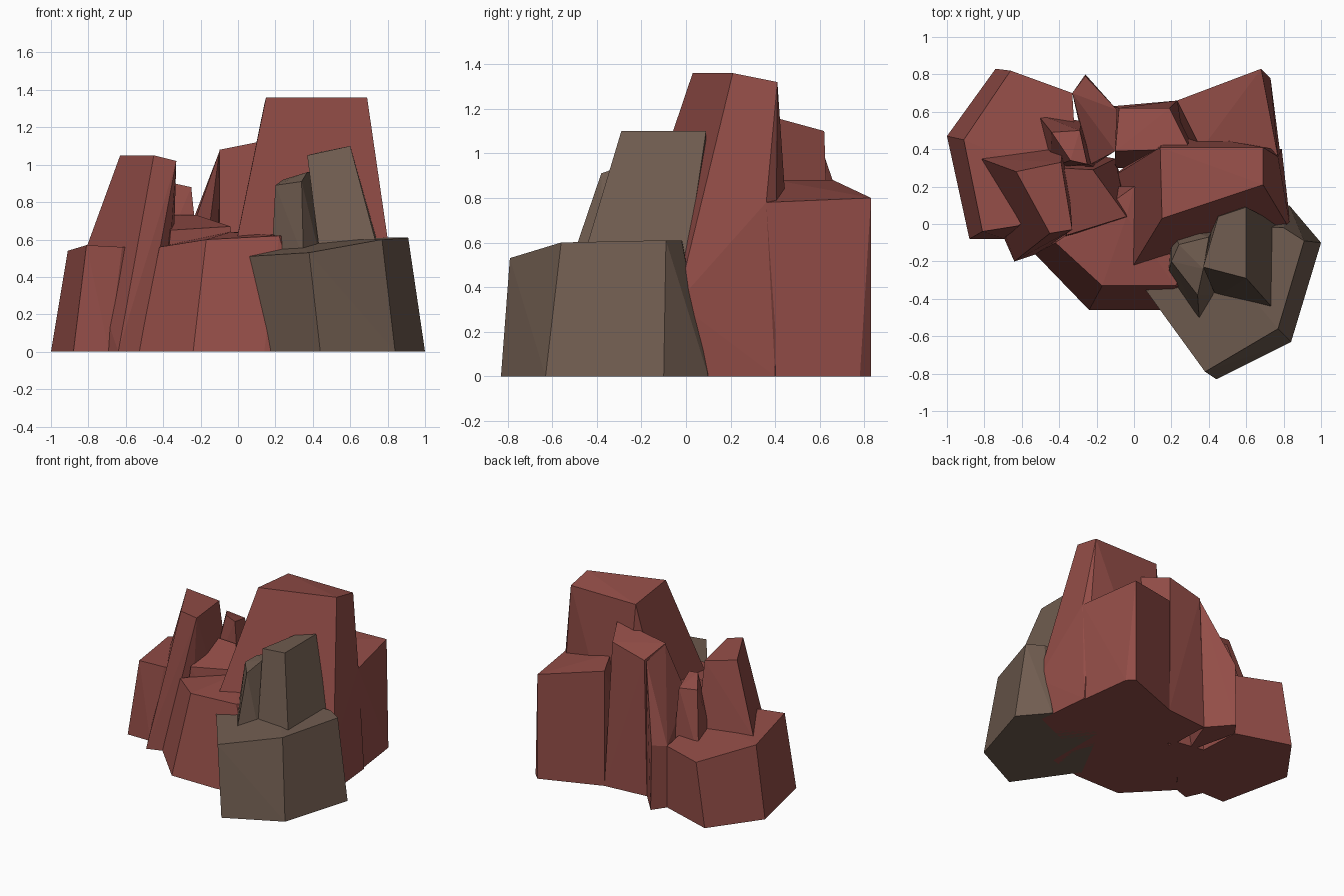
import bpy
import bmesh
import math

default_cube = bpy.data.objects.get("Cube")
if default_cube:
    bpy.data.objects.remove(default_cube, do_unlink=True)


def make_material(name, colour):
    """Create one flat, matte colour."""
    material = bpy.data.materials.new(name)
    material.use_nodes = True
    material.diffuse_color = (*colour, 1)
    shader = material.node_tree.nodes["Principled BSDF"]
    shader.inputs["Base Color"].default_value = (*colour, 1)
    shader.inputs["Roughness"].default_value = 1
    return material


red_rock = make_material("red_rock", (.29, .074, .063))
brown_rock = make_material("brown_rock", (.162, .108, .08))


def make_boulder(name, material, footprint, crown, floor=0):
    """Wrap a faceted boulder around a flat footprint and its upper corners."""
    bm = bmesh.new()
    for x, y in footprint:
        bm.verts.new((x, y, floor))
    for corner in crown:
        bm.verts.new(corner)
    hull = bmesh.ops.convex_hull(bm, input=bm.verts[:])
    leftovers = [item for item in hull["geom_interior"] + hull["geom_unused"]
                 if isinstance(item, bmesh.types.BMVert) and item.is_valid]
    bmesh.ops.delete(bm, geom=list(set(leftovers)), context="VERTS")
    # Merge nearly flat triangles into broad rock facets
    bmesh.ops.dissolve_limit(bm, angle_limit=math.radians(3),
                             verts=bm.verts[:], edges=bm.edges[:])
    bmesh.ops.recalc_face_normals(bm, faces=bm.faces[:])
    mesh = bpy.data.meshes.new(name)
    bm.to_mesh(mesh)
    bm.free()
    mesh.materials.append(material)
    boulder = bpy.data.objects.new(name, mesh)
    bpy.context.collection.objects.link(boulder)
    return boulder


# Low block on the right-hand side of the cluster
make_boulder(
    "right_base_block", red_rock,
    footprint=[(-1, .47), (-.74, .83), (-.33, .7), (-.3, .2),
               (-.69, -.08), (-.88, -.08)],
    crown=[(-.91, .45, .54), (-.66, .82, .48), (-.33, .7, .47),
           (-.3, .2, .54), (-.62, -.01, .56), (-.81, -.04, .57)])

# Leaning spire rising from the low block
make_boulder(
    "leaning_spire", red_rock,
    footprint=[(-.64, -.2), (-.52, -.16), (-.4, 0), (-.36, .4), (-.75, .05)],
    crown=[(-.82, .35, .53), (-.38, .41, .5), (-.63, .28, 1.05),
           (-.39, .33, 1), (-.33, -.03, 1.02), (-.45, -.05, 1.05)])

# Small spire behind the leaning one
make_boulder(
    "small_back_spire", red_rock, floor=.4,
    footprint=[(-.52, .59), (-.28, .55), (-.2, .3), (-.45, .3)],
    crown=[(-.44, .49, .85), (-.29, .5, .83),
           (-.25, .32, .88), (-.34, .34, .9)])

# Shelf between the spires and the tower
make_boulder(
    "middle_shelf", red_rock,
    footprint=[(-.42, -.1), (0, 0), (-.1, .35), (-.4, .4)],
    crown=[(-.36, -.06, .65), (-.04, .04, .67),
           (-.22, .29, .73), (-.4, .3, .73)])

# Broad ledge along the front
make_boulder(
    "front_ledge", red_rock,
    footprint=[(-.53, -.16), (-.24, -.46), (.14, -.46), (.4, -.4),
               (.4, .2), (-.2, .2)],
    crown=[(-.42, -.1, .56), (-.17, -.33, .6), (.22, -.33, .62),
           (.4, -.1, .62), (0, .2, .64), (-.04, .04, .64)])

# Tallest tower with its slanting front face
make_boulder(
    "tall_tower", red_rock,
    footprint=[(-.13, -.43), (.83, -.01), (.79, .4), (.2, .5), (-.12, .25)],
    crown=[(.15, .03, 1.36), (.69, .21, 1.36), (.69, .41, 1.32),
           (.14, .41, 1.32), (.84, -.04, .33), (.77, .36, .78)])

# Shoulder behind the tower
make_boulder(
    "back_shoulder", red_rock,
    footprint=[(-.11, .63), (.23, .66), (.4, .3), (-.1, .3)],
    crown=[(-.1, .39, 1.08), (.3, .4, 1.16),
           (.19, .62, 1.1), (-.08, .62, 1.03)])

# Thin wedge filling the gap beside the shoulder
make_boulder(
    "back_wedge", red_rock,
    footprint=[(-.33, .7), (-.26, .8), (-.11, .63), (-.24, .3)],
    crown=[(-.33, .7, .47), (-.26, .79, .49), (-.09, .61, 1.02),
           (-.1, .39, 1.07), (-.23, .32, .7)])

# Wide block at the back left corner
make_boulder(
    "back_corner_block", red_rock,
    footprint=[(.68, .83), (.73, .78), (.83, 0), (.3, .2), (.23, .66)],
    crown=[(.68, .83, .8), (.23, .66, .88),
           (.36, .4, .88), (.77, .36, .78)])

# Brown block at the front left corner
make_boulder(
    "brown_base_block", brown_rock,
    footprint=[(.14, -.4), (.44, -.83), (.84, -.63), (1, -.1),
               (.83, .1), (.4, .1)],
    crown=[(.06, -.35, .51), (.38, -.79, .53), (.77, -.56, .6),
           (.91, -.09, .61), (.8, -.02, .61), (.3, 0, .6)])

# Brown spire on the brown block
make_boulder(
    "brown_tall_spire", brown_rock, floor=.5,
    footprint=[(.44, -.39), (.76, -.47), (.77, 0), (.44, .1)],
    crown=[(.37, -.23, 1.05), (.6, -.29, 1.1),
           (.6, .09, 1.1), (.45, .04, 1.07)])

# Short brown spire leaning against it
make_boulder(
    "brown_short_spire", brown_rock, floor=.5,
    footprint=[(.18, -.27), (.35, -.52), (.44, -.38), (.44, 0), (.2, 0)],
    crown=[(.2, -.2, .89), (.34, -.38, .91), (.37, -.24, .96),
           (.4, -.07, .96), (.24, -.11, .92)])
